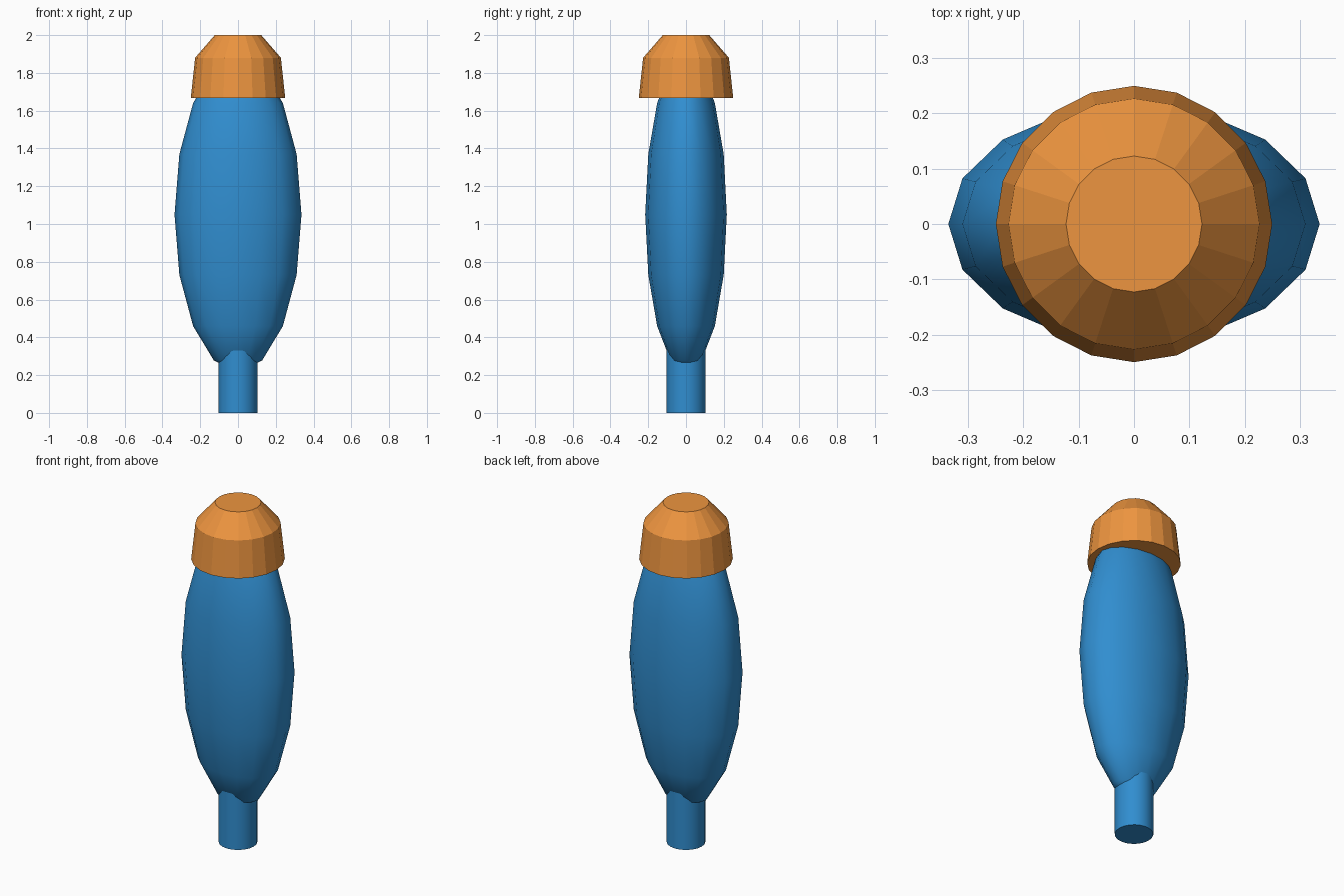
import bpy
from math import radians, cos, sin, tau
import bmesh

if "Cube" in bpy.data.objects:
    bpy.data.objects.remove(bpy.data.objects["Cube"])


def material(name, color):
    mat = bpy.data.materials.new(name)
    mat.diffuse_color = color
    mat.use_nodes = True
    mat.node_tree.nodes["Principled BSDF"].inputs["Base Color"].default_value = mat.diffuse_color
    return mat


def lathe(name, profile, sides, mat, smooth=False):
    """Closed solid from (radius, z) rings listed bottom to top."""
    bm = bmesh.new()
    rings = [[bm.verts.new((r * cos(tau * i / sides), r * sin(tau * i / sides), z))
              for i in range(sides)] for r, z in profile]
    for low, high in zip(rings, rings[1:]):
        for i in range(sides):
            j = (i + 1) % sides
            bm.faces.new((low[i], low[j], high[j], high[i]))
    bm.faces.new(rings[0][::-1])
    bm.faces.new(rings[-1])
    mesh = bpy.data.meshes.new(name)
    bm.to_mesh(mesh)
    bm.free()
    obj = bpy.data.objects.new(name, mesh)
    bpy.context.collection.objects.link(obj)
    mesh.materials.append(mat)
    if smooth:
        bpy.ops.object.select_all(action='DESELECT')
        obj.select_set(True)
        bpy.context.view_layer.objects.active = obj
        bpy.ops.object.shade_smooth_by_angle(angle=radians(40))
    return obj


blue = material("blue", (0.03, 0.27, 0.63, 1))
orange = material("orange", (0.85, 0.30, 0.05, 1))

# Flattened ovoid body
bpy.ops.mesh.primitive_uv_sphere_add(segments=16, ring_count=8, radius=1,
                                     location=(0, 0, 1.05))
body = bpy.context.object
body.name = "body"
body.scale = (0.336, 0.216, 0.835)
bpy.ops.object.transform_apply(location=False, rotation=False, scale=True)
bpy.ops.object.shade_smooth()
body.data.materials.append(blue)

# Round stem running up into the body
lathe("stem", [(0.103, 0), (0.103, 0.42)], 20, blue, smooth=True)

# Faceted cap with a bevelled crown
lathe("cap", [(0.25, 1.667), (0.227, 1.88), (0.123, 2.0)], 20, orange)
